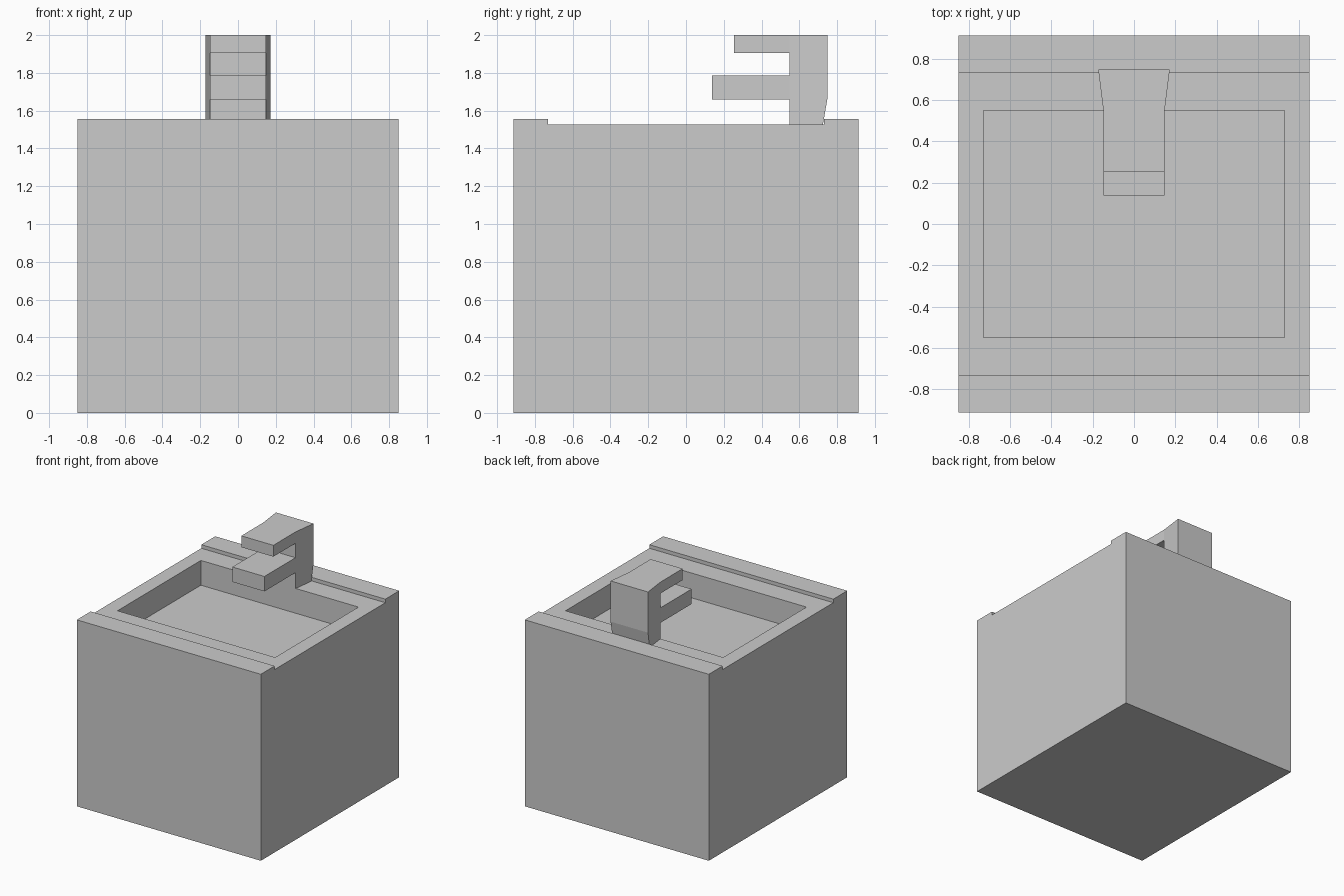
import bpy, bmesh

if "Cube" in bpy.data.objects:
    bpy.data.objects.remove(bpy.data.objects["Cube"])


def prism(name, points, polys, half_width):
    """Sweep a YZ profile (made of polygons sharing points) across X; closed solid."""
    bm = bmesh.new()
    left, right = ([bm.verts.new((s * half_width(y), y, z)) for y, z in points]
                   for s in (-1, 1))
    edges = [(p[i], p[(i + 1) % len(p)]) for p in polys for i in range(len(p))]
    for p in polys:
        bm.faces.new([left[i] for i in p])
        bm.faces.new([right[i] for i in reversed(p)])
    for a, b in edges:
        if (b, a) not in edges:          # outline edges only
            bm.faces.new((left[b], left[a], right[a], right[b]))
    bmesh.ops.recalc_face_normals(bm, faces=bm.faces)
    return finish(name, bm)


def finish(name, bm):
    mesh = bpy.data.meshes.new(name)
    bm.to_mesh(mesh)
    bm.free()
    obj = bpy.data.objects.new(name, mesh)
    bpy.context.collection.objects.link(obj)
    return obj


# Cabinet: block with raised front and back ledges
RIM, LEDGE, FLOOR = 1.527, 1.557, 1.32
half = [(0.73, RIM), (0.73, LEDGE), (0.913, LEDGE), (0.913, 0)]
outline = half + [(-y, z) for y, z in reversed(half)]
cabinet = prism("sink_cabinet", outline, [list(range(8))], lambda y: 0.85)

# Basin: inset the sunken top face, then push it down
bm = bmesh.new()
bm.from_mesh(cabinet.data)
top = next(f for f in bm.faces
           if f.normal.z > 0.9 and abs(f.calc_center_median().y) < 0.01)
bmesh.ops.inset_individual(bm, faces=[top], thickness=0.12)
for v in top.verts:
    v.co.x = 0.728 if v.co.x > 0 else -0.728
    v.co.y = 0.55 if v.co.y > 0 else -0.55
bmesh.ops.inset_individual(bm, faces=[top], thickness=0.001)
for v in top.verts:
    v.co.x = 0.728 if v.co.x > 0 else -0.728
    v.co.y = 0.55 if v.co.y > 0 else -0.55
    v.co.z = FLOOR
bm.to_mesh(cabinet.data)
bm.free()

# Faucet: stem with spout and handle, flaring wider toward the back
F = 0.547
pts = [(F, RIM), (0.725, RIM), (0.748, 1.66), (0.748, 2.0),
       (F, 2.0), (F, 1.905), (F, 1.785), (F, 1.66),
       (0.255, 2.0), (0.255, 1.905),
       (0.137, 1.785), (0.137, 1.66)]
stem = [0, 1, 2, 3, 4, 5, 6, 7]
handle = [5, 4, 8, 9]
spout = [7, 6, 10, 11]
prism("faucet", pts, [stem, handle, spout],
      lambda y: 0.148 + max(0, y - F) * 0.125)
